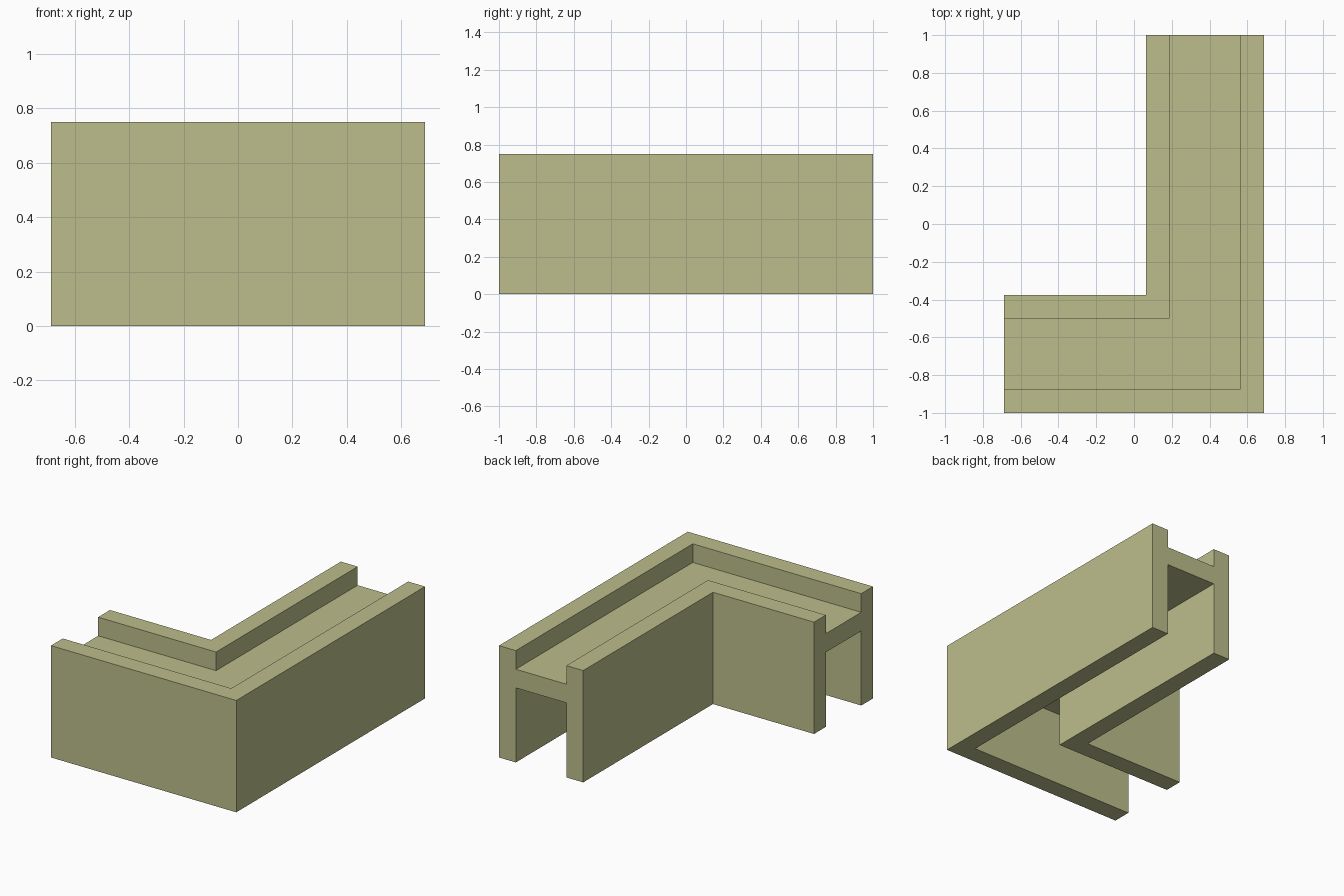
import bpy
import bmesh

cube = bpy.data.objects.get("Cube")
if cube:
    bpy.data.objects.remove(cube, do_unlink=True)

# Overall sizes
HALF_X, HALF_Y = 0.6875, 1.0
WIDTH, HEIGHT, WALL = 0.625, 0.75, 0.125
WEB_LOW, WEB_HIGH = 0.5, 0.625

# Single flat colour
olive = bpy.data.materials.new("pale_olive")
olive.use_nodes = True
colour = (0.503, 0.515, 0.258, 1.0)
olive.diffuse_color = colour
olive.node_tree.nodes["Principled BSDF"].inputs["Base Color"].default_value = colour

# H-shaped section: (distance inward from the outer wall, height)
inner = WIDTH - WALL
section = [
    (0, 0), (WALL, 0), (WALL, WEB_LOW), (inner, WEB_LOW), (inner, 0), (WIDTH, 0),
    (WIDTH, HEIGHT), (inner, HEIGHT), (inner, WEB_HIGH), (WALL, WEB_HIGH),
    (WALL, HEIGHT), (0, HEIGHT),
]

# Stations along the L-shaped path: short arm end, mitred corner, long arm end
stations = [
    lambda d: (-HALF_X, d - HALF_Y),
    lambda d: (HALF_X - d, d - HALF_Y),
    lambda d: (HALF_X - d, HALF_Y),
]

# Sweep the section round the corner and cap both ends
bm = bmesh.new()
rings = [[bm.verts.new((*place(d), z)) for d, z in section] for place in stations]
count = len(section)
for a, b in zip(rings, rings[1:]):
    for i in range(count):
        j = (i + 1) % count
        bm.faces.new((a[i], a[j], b[j], b[i]))
bm.faces.new(rings[0])
bm.faces.new(reversed(rings[-1]))
bmesh.ops.recalc_face_normals(bm, faces=bm.faces[:])

mesh = bpy.data.meshes.new("corner_channel")
bm.to_mesh(mesh)
bm.free()
mesh.materials.append(olive)
bpy.context.collection.objects.link(bpy.data.objects.new("corner_channel", mesh))
